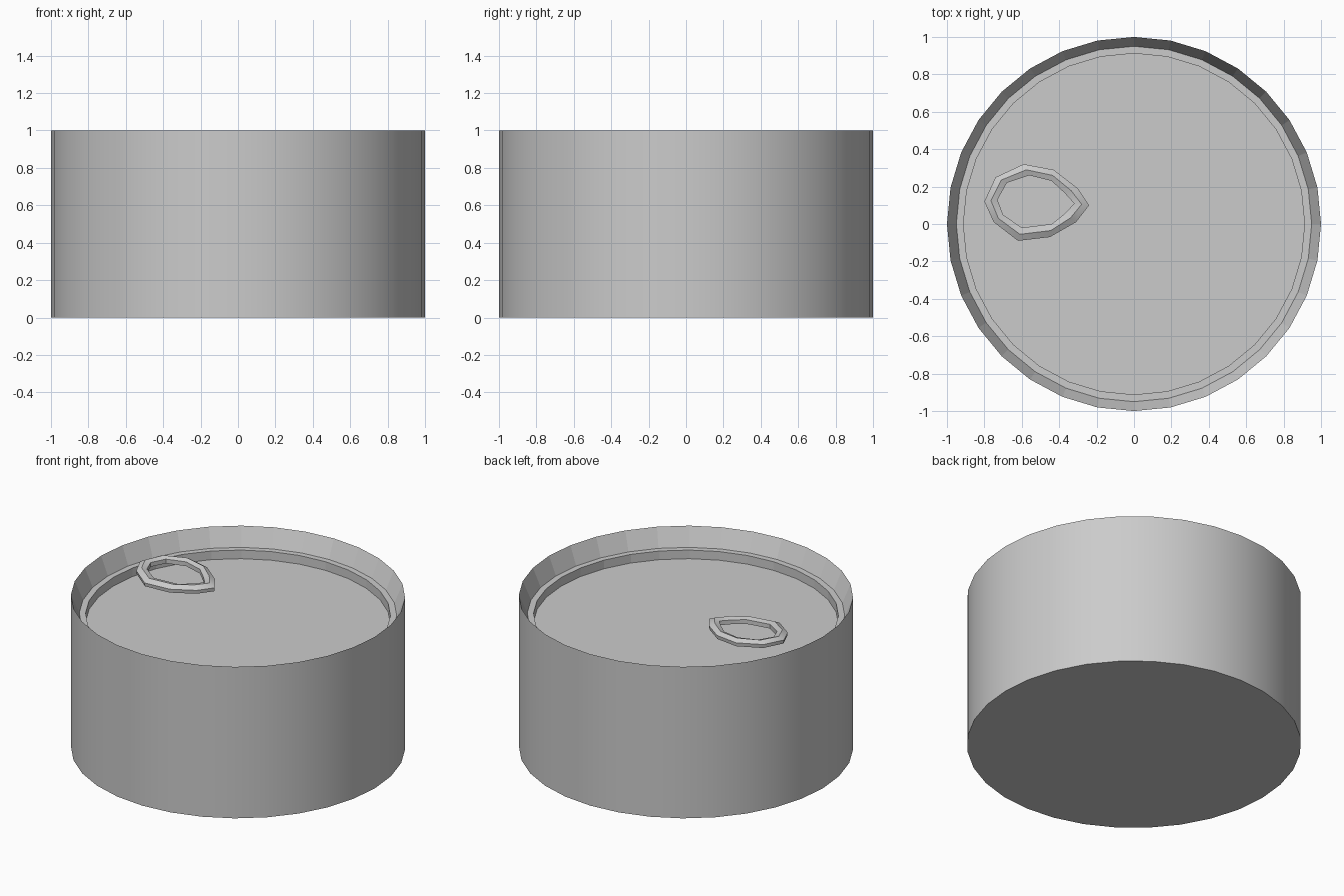
import bpy, bmesh
from math import cos, sin, pi, radians

if "Cube" in bpy.data.objects:
    bpy.data.objects.remove(bpy.data.objects["Cube"])

SIDES = 32


def finish(bm, name, angle):
    bmesh.ops.recalc_face_normals(bm, faces=bm.faces)
    mesh = bpy.data.meshes.new(name)
    bm.to_mesh(mesh)
    bm.free()
    obj = bpy.data.objects.new(name, mesh)
    bpy.context.collection.objects.link(obj)
    bpy.ops.object.select_all(action='DESELECT')
    obj.select_set(True)
    bpy.context.view_layer.objects.active = obj
    bpy.ops.object.shade_smooth_by_angle(angle=radians(angle))
    return obj


def bridge(bm, a, b):
    n = len(a)
    for i in range(n):
        j = (i + 1) % n
        bm.faces.new((a[i], a[j], b[j], b[i]))


# Can: outer wall, sloped rim, ledge and sunken lid as one lathed profile
profile = [(1, 0), (1, 1), (0.95, 0.88), (0.912, 0.88), (0.912, 0.823)]
bm = bmesh.new()
rings = [[bm.verts.new((r * cos(2 * pi * i / SIDES), r * sin(2 * pi * i / SIDES), z))
          for i in range(SIDES)] for r, z in profile]
for a, b in zip(rings, rings[1:]):
    bridge(bm, a, b)
bm.faces.new(rings[0])
bm.faces.new(rings[-1])
can = finish(bm, "can_body", 30)
# Inside of the rim stays faceted
for p in can.data.polygons:
    if p.center.z > 0.6:
        p.use_smooth = False

# Pull tab: teardrop ring lofted between an inner and an outer outline
outer = [(-0.80, 0.12), (-0.74, 0.25), (-0.59, 0.32), (-0.43, 0.29), (-0.30, 0.19),
         (-0.24, 0.10), (-0.31, 0.01), (-0.45, -0.07), (-0.62, -0.09), (-0.75, 0.01)]
inner = [(-0.73, 0.13), (-0.68, 0.22), (-0.56, 0.26), (-0.44, 0.23), (-0.37, 0.165),
         (-0.32, 0.11), (-0.37, 0.055), (-0.44, 0.0), (-0.60, -0.02), (-0.70, 0.05)]
section = [(0, 0.014), (0.5, 0.024), (1, 0.006), (0.95, -0.018), (0.5, -0.024), (0, -0.014)]
bm = bmesh.new()
loops = []
for t, h in section:
    loop = []
    for (ox, oy), (ix, iy) in zip(outer, inner):
        x, y = ix + (ox - ix) * t, iy + (oy - iy) * t
        tilt = -0.03 * (x + 0.53) + 0.04 * (y - 0.12)
        loop.append(bm.verts.new((x, y, 0.957 + h + tilt)))
    loops.append(loop)
for k in range(len(loops)):
    bridge(bm, loops[k], loops[(k + 1) % len(loops)])
finish(bm, "pull_tab", 40)
